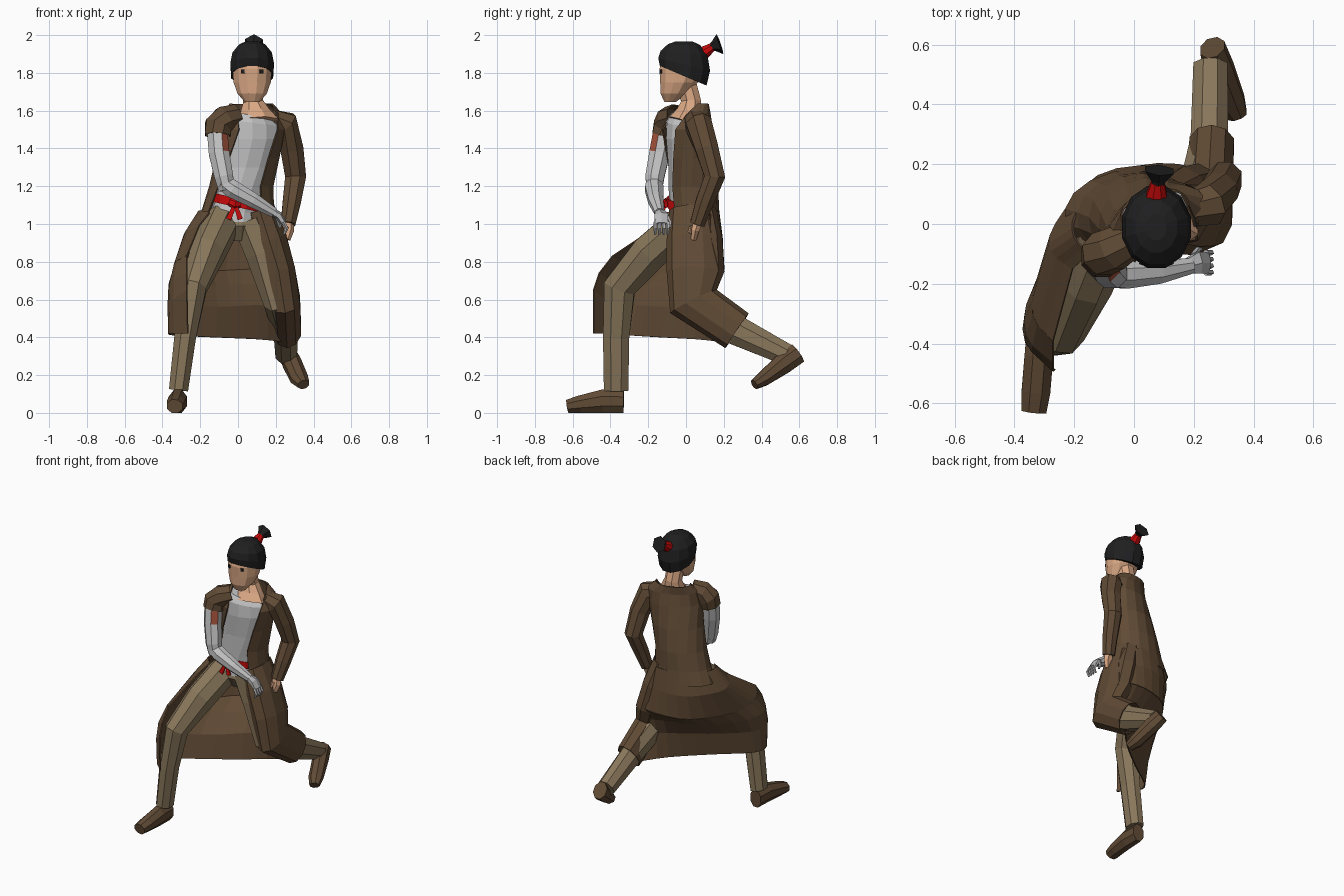
import bpy, bmesh, math
from mathutils import Vector, Matrix

X, Y = Vector((1, 0, 0)), Vector((0, 1, 0))


def mat(name, r, g, b):
    m = bpy.data.materials.new(name)
    m.diffuse_color = (r, g, b, 1)
    return m


BROWN = mat("brown cloth", 0.118, 0.070, 0.036)
TAN = mat("tan cloth", 0.25, 0.185, 0.105)
WHITE = mat("light grey cloth", 0.56, 0.56, 0.56)
METAL = mat("grey metal", 0.47, 0.47, 0.48)
SKIN = mat("skin", 0.70, 0.39, 0.23)
HAIR = mat("black hair", 0.014, 0.014, 0.015)
RED = mat("red ribbon", 0.58, 0.003, 0.003)
RUST = mat("rust patch", 0.37, 0.085, 0.045)


def loft(name, rings, m, closed=True, caps=True, thick=0):
    """Skin a list of point rings (or open rows) with quads."""
    bm = bmesh.new()
    vs = [[bm.verts.new(p) for p in r] for r in rings]
    n = len(vs[0])
    for a, b in zip(vs, vs[1:]):
        for i in range(n if closed else n - 1):
            j = (i + 1) % n
            bm.faces.new((a[i], a[j], b[j], b[i]))
    if closed and caps:
        bm.faces.new(vs[0])
        bm.faces.new(vs[-1])
    bmesh.ops.recalc_face_normals(bm, faces=bm.faces)
    me = bpy.data.meshes.new(name)
    bm.to_mesh(me)
    bm.free()
    me.materials.append(m)
    ob = bpy.data.objects.new(name, me)
    bpy.context.collection.objects.link(ob)
    if thick:
        s = ob.modifiers.new("thickness", 'SOLIDIFY')
        s.thickness = thick
        s.offset = 0
    return ob


def tube(name, pts, m, n=8, ref=X, caps=True, thick=0):
    """Tube along (x, y, z, radius[, second radius]) stations."""
    cs = [Vector(p[:3]) for p in pts]
    rings = []
    for i, p in enumerate(pts):
        t = Vector()
        if i:
            t += (cs[i] - cs[i - 1]).normalized()
        if i < len(cs) - 1:
            t += (cs[i + 1] - cs[i]).normalized()
        t.normalize()
        u = (ref - t * ref.dot(t)).normalized()
        v = t.cross(u)
        angs = [2 * math.pi * (k + 0.5) / n for k in range(n)]
        rings.append([cs[i] + u * p[3] * math.cos(a) + v * p[-1] * math.sin(a) for a in angs])
    return loft(name, rings, m, True, caps, thick)


def oval(cx, cy, z, rx, ry, rot=0, slope_x=0, slope_y=0, a0=0, a1=360, n=12):
    """Horizontal oval, or an arc of it, optionally turned and tilted."""
    full = a1 - a0 == 360
    out = []
    for k in range(n):
        a = math.radians(a0 + (a1 - a0) * (k + 0.5 if full else k) / (n if full else n - 1))
        p = Matrix.Rotation(math.radians(rot), 3, 'Z') @ Vector((rx * math.cos(a), ry * math.sin(a), 0))
        out.append(Vector((cx + p.x, cy + p.y, z + slope_x * p.x + slope_y * p.y)))
    return out


def spline(ctrl, per=3):
    """Smooth row through a few control points."""
    c = [Vector(p) for p in ctrl]
    c = [2 * c[0] - c[1]] + c + [2 * c[-1] - c[-2]]
    out = []
    for i in range(1, len(c) - 2):
        p0, p1, p2, p3 = c[i - 1:i + 3]
        for k in range(per):
            t = k / per
            out.append(0.5 * (2 * p1 + (p2 - p0) * t + (2 * p0 - 5 * p1 + 4 * p2 - p3) * t ** 2
                              + (3 * p1 - p0 - 3 * p2 + p3) * t ** 3))
    return out + [c[-2]]


def plate(name, loc, size, m, turn=0):
    bm = bmesh.new()
    bmesh.ops.create_cube(bm, size=1)
    bm.transform(Matrix.Translation(loc) @ Matrix.Rotation(math.radians(turn), 4, 'Z') @ Matrix.Diagonal((*size, 1)))
    me = bpy.data.meshes.new(name)
    bm.to_mesh(me)
    bm.free()
    me.materials.append(m)
    bpy.context.collection.objects.link(bpy.data.objects.new(name, me))


# Head, hair and topknot
loft("face", [oval(*r) for r in [
    (.075, -.085, 1.645, .04, .03), (.075, -.062, 1.69, .08, .075), (.075, -.037, 1.75, .102, .103),
    (.075, -.02, 1.82, .108, .125), (.075, -.01, 1.9, .095, .115)]], SKIN)
loft("hair", [oval(*r, 0, 0, s) for r, s in [
    ((.075, -.015, 1.785, .115, .128), -.42), ((.075, -.01, 1.845, .119, .142), -.25),
    ((.075, -.01, 1.905, .108, .128), -.1), ((.075, -.01, 1.95, .072, .088), -.03),
    ((.075, -.01, 1.967, .035, .045), 0)]], HAIR)
for x, turn in ((.026, -20), (.124, 20)):
    plate("eye", (x, -.133, 1.808), (.018, .008, .02), HAIR, turn)
tube("hair_tie", [(.075, .085, 1.90, .04), (.08, .14, 1.937, .024)], RED)
tube("topknot", [(.08, .125, 1.93, .02), (.082, .145, 1.94, .026), (.085, .18, 1.952, .055, .056)], HAIR, 6)

# Neck and torso
tube("neck", [(.095, -.005, 1.535, .13, .095), (.09, .015, 1.59, .085, .07), (.08, .027, 1.65, .057), (.075, .0, 1.75, .057)], SKIN)
loft("shirt", [oval(*r) for r in [
    (.075, .0, 1.575, .115, .075, 22, -.2), (.08, -.005, 1.535, .155, .09, 22, -.12), (.08, 0, 1.45, .155, .10, 21),
    (.05, .01, 1.3, .145, .10, 16), (.01, .01, 1.15, .13, .10, 10), (-.015, .015, 1.06, .135, .105, 8),
    (-.02, .02, 1.01, .14, .115, 6)]], WHITE)
loft("belt", [oval(-.01, .01, z, .138, .112, 10, -.22) for z in (1.09, 1.138)], RED)
tube("belt_knot", [(-.045, -.108, 1.118, .012, .022), (-.015, -.115, 1.105, .014, .026), (.01, -.105, 1.105, .012, .02)], RED, 6, Y)
for x in (-.05, .012):
    tube("belt_tail", [(-.015, -.112, 1.105, .012, .006), (x, -.118, 1.025, .02, .006)], RED, 4)

# Trousers
loft("pelvis", [oval(*r) for r in [
    (-.015, .02, 1.06, .13, .1), (-.015, .015, .99, .14, .11), (0, .03, .91, .06, .07)]], TAN)
tube("front_trouser_leg", [(-.08, 0, 1.02, .10, .10), (-.16, -.19, .85, .095, .105), (-.235, -.352, .665, .075, .092),
                           (-.28, -.37, .4, .062, .075), (-.315, -.37, .12, .055, .07)], TAN)
tube("rear_trouser_leg", [(.06, .02, 1.02, .10, .11), (.13, .02, .85, .10, .11), (.21, .03, .6, .08, .115),
                          (.252, .27, .435, .068, .085), (.256, .53, .31, .062, .062)], TAN)

# Boots
tube("front_boot", [(-.315, -.33, .06, .045, .065), (-.318, -.44, .062, .052, .067),
                    (-.328, -.56, .046, .052, .05), (-.335, -.627, .035, .045, .038)], BROWN)
tube("rear_boot", [(.262, .59, .315, .045, .06), (.285, .52, .265, .052, .06),
                   (.325, .41, .18, .05, .042), (.347, .362, .15, .035, .028)], BROWN)

# Coat body: open arcs around the torso
loft("coat_body", [oval(*r, 0, 0, a0, a1, 13) for r, a0, a1 in [
    ((.07, .045, 1.635, .115, .068, 15, -.12), -10, 200), ((.08, .025, 1.58, .165, .09, 22), -48, 225),
    ((.08, .005, 1.5, .175, .125, 22), -56, 228), ((.05, .02, 1.35, .168, .13, 16), -60, 222),
    ((.018, .03, 1.2, .168, .135, 12), -62, 214), ((.0, .035, 1.08, .188, .135, 8), -55, 212),
    ((.0, .04, .99, .23, .14, 4), -45, 212)] for r in [(*r, 0) if len(r) == 6 else r] for r in [r[:6]]],
     BROWN, False, False, .008)

# Coat skirt: round the seat, then tucked forward into a sheet hung between the knees
loft("coat_skirt", [spline(r) for r in [
    [(.20, .12, 1.05), (.08, .17, 1.07), (-.08, .15, 1.07), (-.19, .04, 1.07), (-.20, -.04, 1.07), (-.15, -.10, 1.06)],
    [(.24, .13, .92), (.08, .19, .92), (-.12, .16, .92), (-.26, 0, .93), (-.275, -.09, .96), (-.205, -.15, .99)],
    [(.27, .17, .76), (.08, .20, .76), (-.13, .13, .75), (-.30, -.13, .75), (-.335, -.30, .79), (-.27, -.39, .83)]]],
     BROWN, False, False, .008)
loft("coat_skirt_hem", [spline(r) for r in [
    [(.27, .17, .76), (.08, .20, .76), (-.13, .13, .75), (-.30, -.13, .75), (-.335, -.30, .79), (-.27, -.39, .83)],
    [(.27, .15, .66), (.09, .12, .68), (-.12, .02, .67), (-.33, -.21, .67), (-.358, -.37, .69), (-.27, -.46, .74)],
    [(.26, .15, .56), (.10, .07, .57), (-.11, -.09, .56), (-.335, -.26, .57), (-.362, -.39, .58), (-.27, -.49, .65)],
    [(.25, .21, .375), (.10, .05, .39), (-.12, -.13, .40), (-.335, -.29, .41), (-.358, -.39, .42), (-.265, -.49, .42)]]],
     BROWN, False, False, .008)
tube("coat_rear_leg", [(.115, .035, 1.08, .08, .12), (.165, .045, .92, .095, .145), (.215, .05, .75, .09, .15),
                       (.25, .04, .59, .08, .135), (.26, .27, .435, .075, .108)], BROWN, 10, X, False, .006)

# Coated arm with bare hand
tube("long_sleeve", [(.18, .045, 1.55, .06), (.25, .065, 1.53, .075), (.285, .11, 1.40, .066), (.305, .152, 1.25, .06),
                     (.285, .10, 1.12, .052), (.265, .06, 1.0, .042)], BROWN, 8, Y)
tube("bare_hand", [(.266, .065, 1.02, .028), (.262, .05, .97, .024, .036), (.25, .04, .92, .016, .028)], SKIN, 6, Y)
tube("bare_thumb", [(.258, .03, .985, .012), (.24, .015, .94, .009)], SKIN, 5, Y)

# Mechanical arm under a torn short sleeve
tube("torn_sleeve", [(-.01, -.05, 1.575, .06), (-.07, -.085, 1.555, .072), (-.105, -.10, 1.52, .074),
                     (-.108, -.112, 1.468, .07)], BROWN, 8, Y, False, .006)
arm = tube("upper_arm", [(-.11, -.11, 1.53, .058), (-.108, -.123, 1.468, .059), (-.10, -.14, 1.375, .059),
                         (-.075, -.165, 1.25, .054), (-.06, -.168, 1.18, .045)], WHITE, 8, Y)
arm.data.materials.append(RUST)
for f in arm.data.polygons:  # patch on the front inner side of the upper arm
    if 1.375 < f.center.z < 1.468 and f.normal.dot(Vector((.66, -.75, 0))) > .9:
        f.material_index = 1
tube("forearm", [(-.085, -.168, 1.225, .045), (-.03, -.168, 1.185, .052), (.08, -.16, 1.125, .043),
                 (.19, -.14, 1.06, .028)], WHITE, 8, Y)
tube("metal_palm", [(.18, -.14, 1.065, .028, .022), (.215, -.13, 1.045, .042, .022), (.245, -.13, 1.0, .04, .016)], METAL, 6, Y)
for i in range(4):
    y = -.162 + .022 * i
    tube("metal_finger", [(.24, y, 1.01, .011), (.258, y, .975, .01), (.245, y, .945, .007)], METAL, 5, Y)
tube("metal_thumb", [(.20, -.105, 1.05, .012), (.215, -.085, 1.01, .01), (.225, -.085, .98, .007)], METAL, 5, Y)
